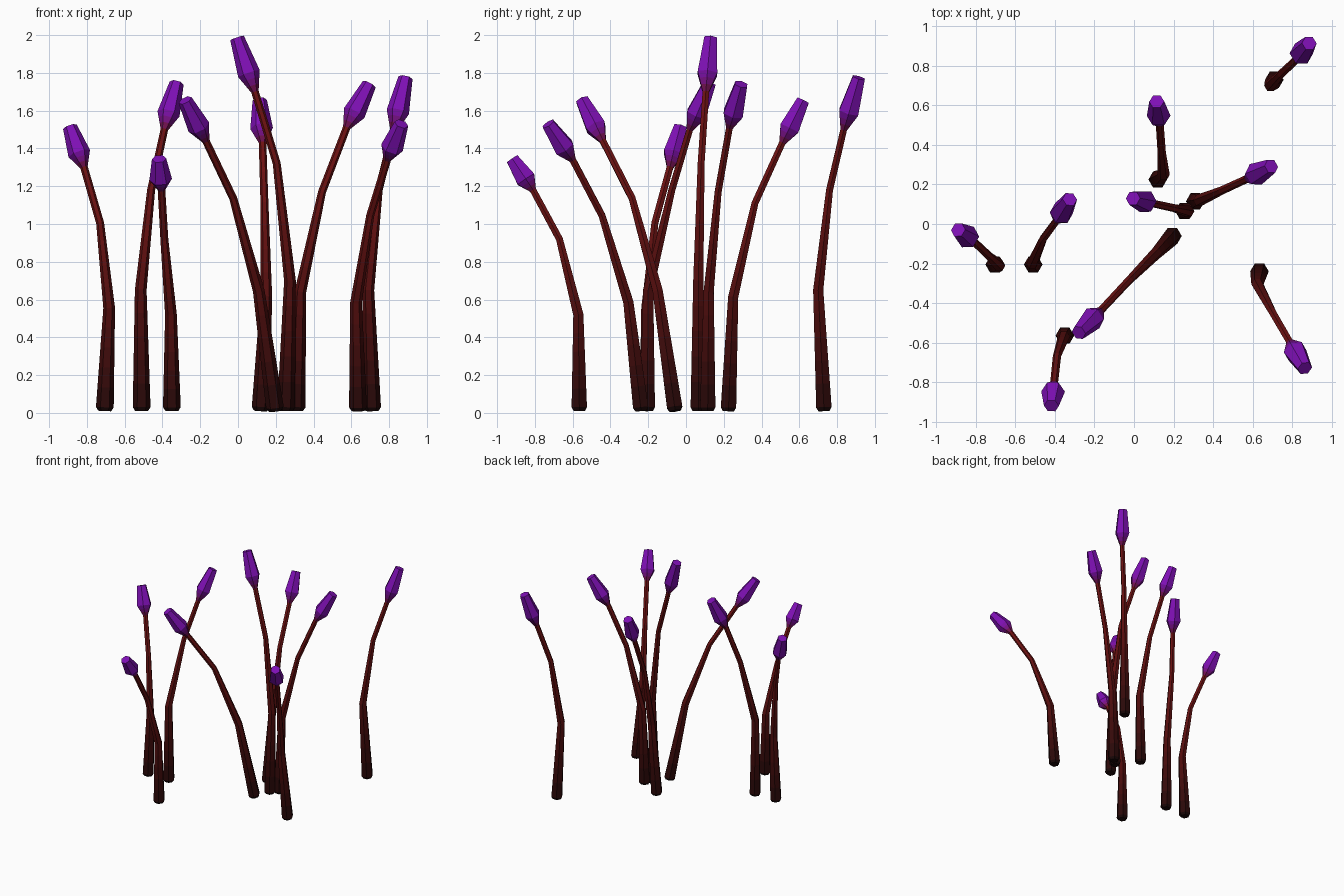
import bpy, bmesh, math
from mathutils import Vector

if "Cube" in bpy.data.objects:
    bpy.data.objects.remove(bpy.data.objects["Cube"])

SIDES = 6
# radii at base, lower bend, upper bend, neck, widest bud, bud tip
RADII = [0.047, 0.031, 0.021, 0.020, 0.060, 0.038]
BLACK, RED, PURPLE = Vector((.004, .002, .002)), Vector((.16, .006, .006)), Vector((.21, .005, .46))

# each stalk: base (on the ground), lower bend, upper bend, neck, bud tip
STALKS = [
    [(.255, .065), (.275, .065, .70), (.205, .08, 1.32), (.09, .105, 1.70), (-.005, .13, 1.985)],
    [(.71, .73), (.69, .70, .65), (.745, .76, 1.18), (.825, .835, 1.50), (.887, .915, 1.775)],
    [(.12, .225), (.15, .25, .615), (.14, .365, 1.11), (.13, .51, 1.43), (.115, .62, 1.655)],
    [(.31, .115), (.33, .12, .64), (.445, .17, 1.17), (.575, .23, 1.51), (.695, .292, 1.74)],
    [(-.51, -.205), (-.515, -.20, .65), (-.46, -.075, 1.18), (-.39, .02, 1.50), (-.325, .125, 1.745)],
    [(-.705, -.205), (-.682, -.21, .555), (-.73, -.165, 1.005), (-.815, -.085, 1.30), (-.89, -.03, 1.515)],
    [(.195, -.06), (.11, -.15, .645), (-.025, -.285, 1.135), (-.17, -.44, 1.44), (-.28, -.55, 1.655)],
    [(-.35, -.565), (-.355, -.57, .52), (-.39, -.67, .92), (-.405, -.81, 1.18), (-.418, -.92, 1.345)],
    [(.635, -.24), (.625, -.305, .585), (.70, -.445, 1.045), (.79, -.60, 1.34), (.865, -.73, 1.53)],
]


def material(name, c):
    m = bpy.data.materials.new(name)
    m.diffuse_color = (*c, 1)
    m.use_nodes = True
    m.node_tree.nodes["Principled BSDF"].inputs["Base Color"].default_value = m.diffuse_color
    return m


# dark-to-red stalk bands, then red-to-purple bands for the bud base
stalk_mats = [material(f"stalk_{i}", BLACK.lerp(RED, (i + .5) / 12)) for i in range(12)]
bud_mats = [material(f"bud_base_{i}", RED.lerp(PURPLE, (i + .5) / 3)) for i in range(3)]
bud_mats.append(material("bud", PURPLE))


def tube(name, rings, mats):
    """Skin hexagonal rings (centre, direction, radius), one material per band."""
    bm = bmesh.new()
    loops = []
    for c, d, r in rings:
        q = Vector((0, 0, 1)).rotation_difference(d)
        loops.append([bm.verts.new(c + q @ Vector((r * math.cos(a), r * math.sin(a), 0)))
                      for a in (math.tau * k / SIDES for k in range(SIDES))])
    bm.faces.new(loops[0][::-1]).material_index = 0
    for i, (a, b) in enumerate(zip(loops, loops[1:])):
        for k in range(SIDES):
            n = (k + 1) % SIDES
            bm.faces.new((a[k], a[n], b[n], b[k])).material_index = min(i, len(mats) - 1)
    bm.faces.new(loops[-1]).material_index = len(mats) - 1
    me = bpy.data.meshes.new(name)
    bm.to_mesh(me)
    bm.free()
    for m in mats:
        me.materials.append(m)
    bpy.context.collection.objects.link(bpy.data.objects.new(name, me))


for n, (base, *upper) in enumerate(STALKS, 1):
    p = [Vector((*base, .03))] + [Vector(v) for v in upper]
    p.insert(4, p[3].lerp(p[4], .34))  # widest point of the bud
    seg = [(b - a).normalized() for a, b in zip(p, p[1:])]
    dirs = [seg[0]] + [(a + b).normalized() for a, b in zip(seg, seg[1:])] + [seg[-1]]
    key = list(zip(p, dirs, RADII))

    def between(i, steps):
        (a, d, r), (b, e, s) = key[i], key[i + 1]
        return [(a.lerp(b, t), d.lerp(e, t).normalized(), r + (s - r) * t)
                for t in (j / steps for j in range(steps))]

    # bent tapering stalk with a blunt foot
    foot = (p[0] - seg[0] * .02, seg[0], .034)
    body = between(0, 5) + between(1, 4) + between(2, 2) + [key[3]]
    tube(f"stalk_{n}", [foot] + body, stalk_mats)
    # bud with flat tip
    tube(f"bud_{n}", between(3, 3) + [key[4], key[5]], bud_mats)
